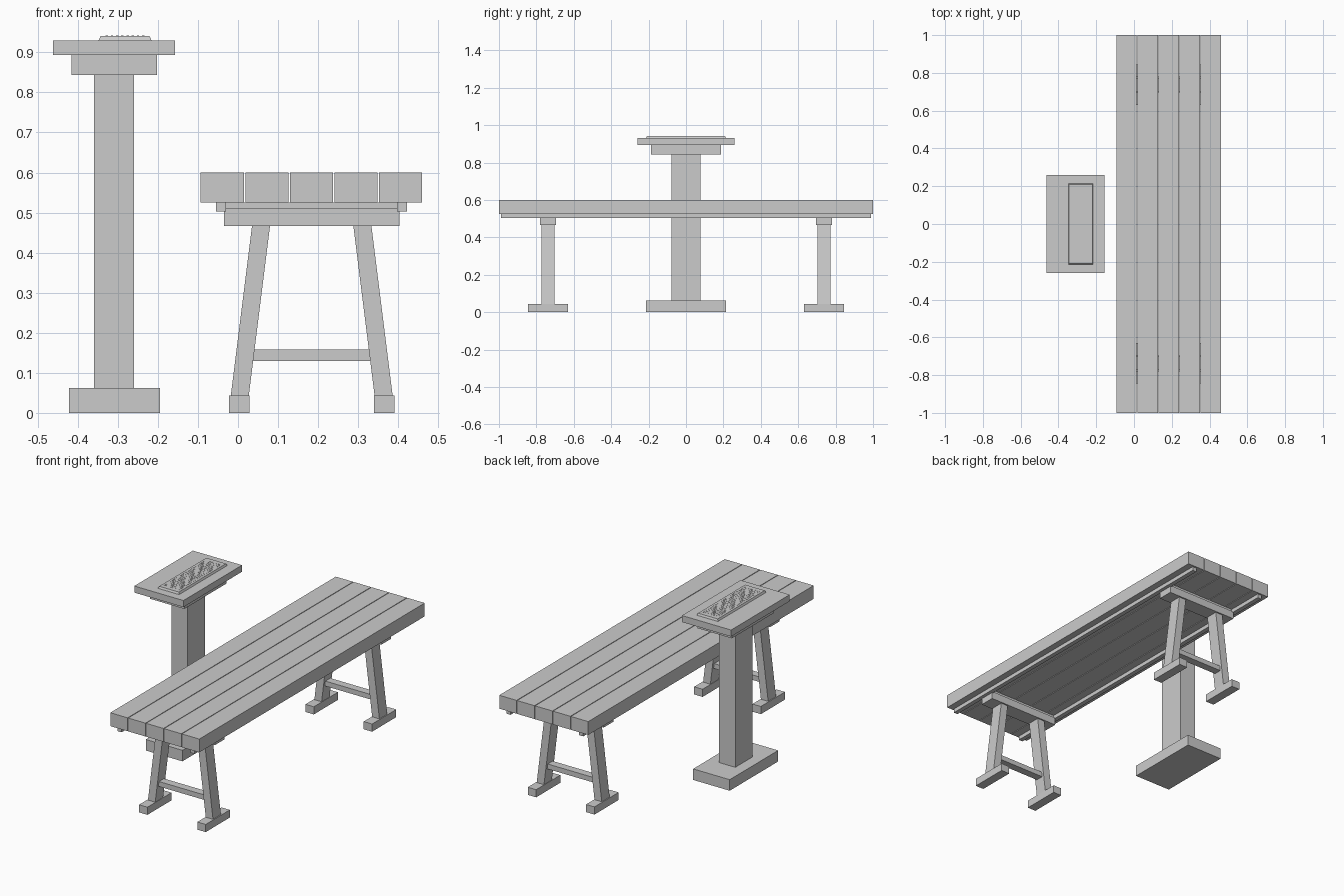
import bpy, bmesh
from mathutils import Matrix, Vector

if "Cube" in bpy.data.objects:
    bpy.data.objects.remove(bpy.data.objects["Cube"])


def finish(name, bm):
    bmesh.ops.recalc_face_normals(bm, faces=bm.faces)
    me = bpy.data.meshes.new(name)
    bm.to_mesh(me)
    bm.free()
    ob = bpy.data.objects.new(name, me)
    bpy.context.collection.objects.link(ob)
    return ob


def add_box(bm, x, y, z):
    """Box from (min, max) ranges; returns its vertices."""
    size = Vector((x[1] - x[0], y[1] - y[0], z[1] - z[0]))
    mid = Vector((x[0] + x[1], y[0] + y[1], z[0] + z[1])) / 2
    m = Matrix.Translation(mid) @ Matrix.Diagonal(size).to_4x4()
    return bmesh.ops.create_cube(bm, size=1, matrix=m)["verts"]


def box(name, x, y, z, shear=0.0, taper=0.0):
    """Box whose top can be shifted in x (shear) or inset (taper)."""
    bm = bmesh.new()
    verts = add_box(bm, x, y, z)
    cx, cy, cz = sum(x) / 2, sum(y) / 2, sum(z) / 2
    for v in verts:
        if v.co.z > cz:
            v.co.x += shear + (taper if v.co.x < cx else -taper)
            v.co.y += taper if v.co.y < cy else -taper
    return finish(name, bm)


# Seat planks
for i in range(5):
    x0 = -0.093 + i * 0.1113
    box(f"seat_plank_{i + 1}", (x0, x0 + 0.1075), (-1, 1), (0.525, 0.6))

# Long rails below the seat edges
box("back_rail", (-0.055, -0.030), (-0.99, 0.99), (0.503, 0.525))
box("front_rail", (0.397, 0.422), (-0.99, 0.99), (0.503, 0.525))

# Two trestles
MID = 0.184
for end, c in (("near", -0.738), ("far", 0.738)):
    box(f"{end}_crossbeam", (-0.035, 0.403), (c - 0.043, c + 0.043), (0.467, 0.51))
    box(f"{end}_spacer", (-0.030, 0.397), (c - 0.036, c + 0.036), (0.51, 0.525))
    box(f"{end}_stretcher", (0.02, 0.348), (c - 0.022, c + 0.022), (0.13, 0.158))
    for side, s in (("left", -1), ("right", 1)):
        def span(a, b):
            return tuple(sorted((MID + s * a, MID + s * b)))
        box(f"{end}_{side}_leg", span(0.157, 0.202), (c - 0.035, c + 0.035),
            (0.043, 0.467), shear=-s * 0.053)
        box(f"{end}_{side}_foot", span(0.155, 0.207), (c - 0.107, c + 0.107), (0, 0.043))

# Pedestal
box("pedestal_base", (-0.422, -0.195), (-0.215, 0.215), (0, 0.062))
box("pedestal_post", (-0.36, -0.26), (-0.077, 0.077), (0.062, 0.843))
box("top_support", (-0.416, -0.202), (-0.187, 0.187), (0.843, 0.893))
box("table_top", (-0.462, -0.157), (-0.26, 0.26), (0.893, 0.93))

# Raised panel with fine studs
box("top_panel", (-0.348, -0.216), (-0.214, 0.214), (0.93, 0.941), taper=0.005)
bm = bmesh.new()
for i in range(8):
    for j in range(28):
        x, y = -0.282 + (i - 3.5) * 0.013, (j - 13.5) * 0.0135
        add_box(bm, (x - 0.003, x + 0.003), (y - 0.003, y + 0.003), (0.9405, 0.942))
finish("panel_studs", bm)
